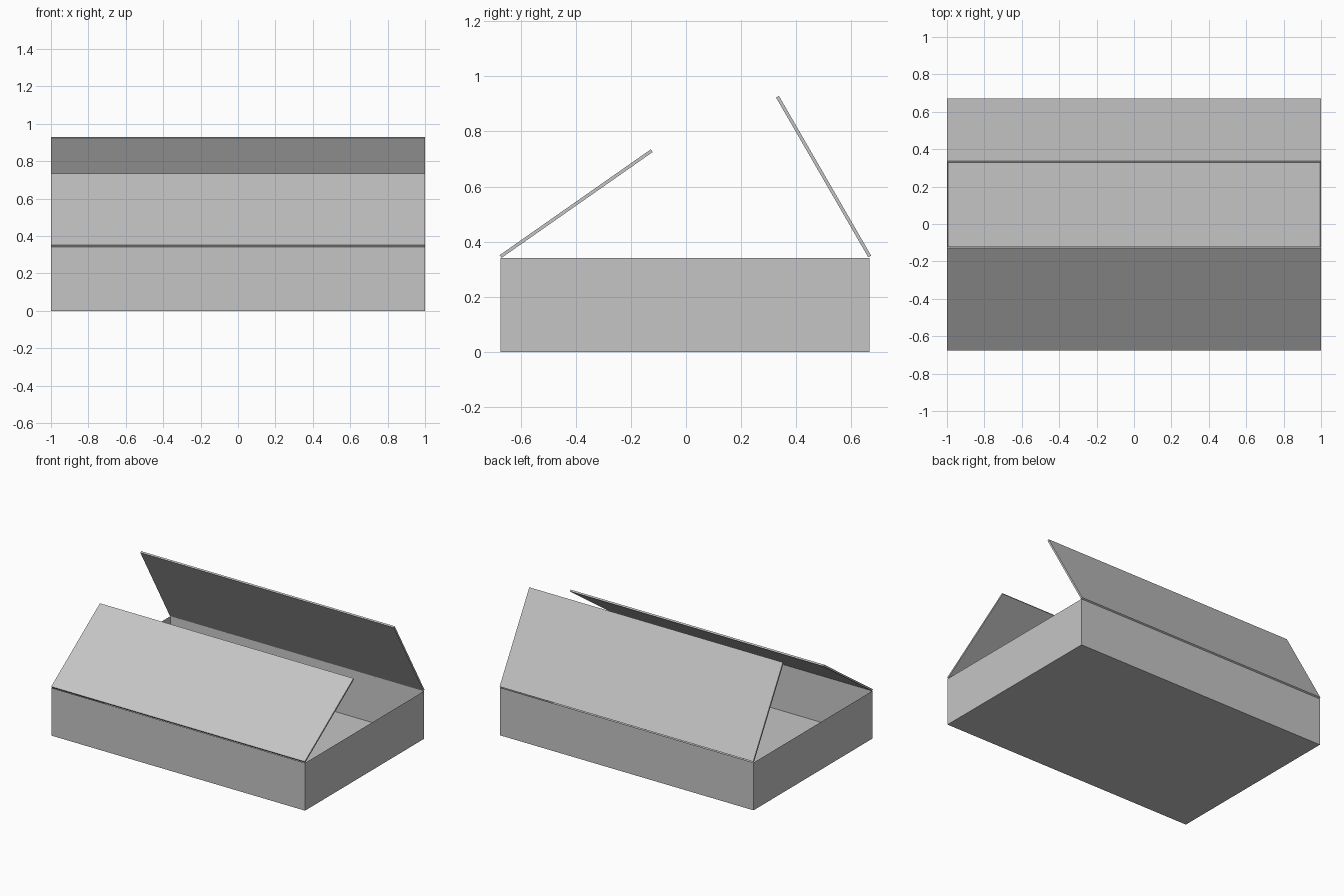
import bpy
import bmesh
from math import radians
from mathutils import Matrix, Vector

cube = bpy.data.objects.get("Cube")
if cube:
    bpy.data.objects.remove(cube, do_unlink=True)

LENGTH, DEPTH, HEIGHT = 2.0, 1.34, 0.34
THICK = 0.012
Y_MID = -0.003

# One plain grey board material
GREY = (0.56, 0.56, 0.56, 1.0)
board = bpy.data.materials.new("grey board")
board.use_nodes = True
board.diffuse_color = GREY
board.node_tree.nodes["Principled BSDF"].inputs["Base Color"].default_value = GREY


def new_block(size, centre):
    """Box-shaped bmesh of the given size and centre."""
    bm = bmesh.new()
    bmesh.ops.create_cube(bm, size=1.0)
    bmesh.ops.scale(bm, vec=size, verts=bm.verts)
    bmesh.ops.translate(bm, vec=centre, verts=bm.verts)
    return bm


def finish(name, bm):
    mesh = bpy.data.meshes.new(name)
    bmesh.ops.recalc_face_normals(bm, faces=bm.faces)
    bm.to_mesh(mesh)
    bm.free()
    mesh.materials.append(board)
    obj = bpy.data.objects.new(name, mesh)
    bpy.context.collection.objects.link(obj)
    return obj


# Open tray: inset the top face and sink it to make walls and floor
bm = new_block((LENGTH, DEPTH, HEIGHT), (0, Y_MID, HEIGHT / 2))
top = max(bm.faces, key=lambda f: f.calc_center_median().z)
bmesh.ops.inset_region(bm, faces=[top], thickness=THICK)
bmesh.ops.translate(bm, vec=(0, 0, THICK - HEIGHT), verts=top.verts)
finish("tray", bm)


# Lid flaps: each is half the lid, hinged on a long top edge and raised
def flap(name, side, angle):
    width = DEPTH / 2
    bm = new_block((LENGTH, width, THICK), (0, -side * width / 2, 0))
    turn = Matrix.Rotation(radians(-side * angle), 4, "X")
    bmesh.ops.transform(bm, matrix=turn, verts=bm.verts)
    hinge = Vector((0, Y_MID + side * DEPTH / 2, HEIGHT + THICK / 2))
    bmesh.ops.translate(bm, vec=hinge, verts=bm.verts)
    finish(name, bm)


flap("front_flap", -1, 35)
flap("back_flap", 1, 60)
